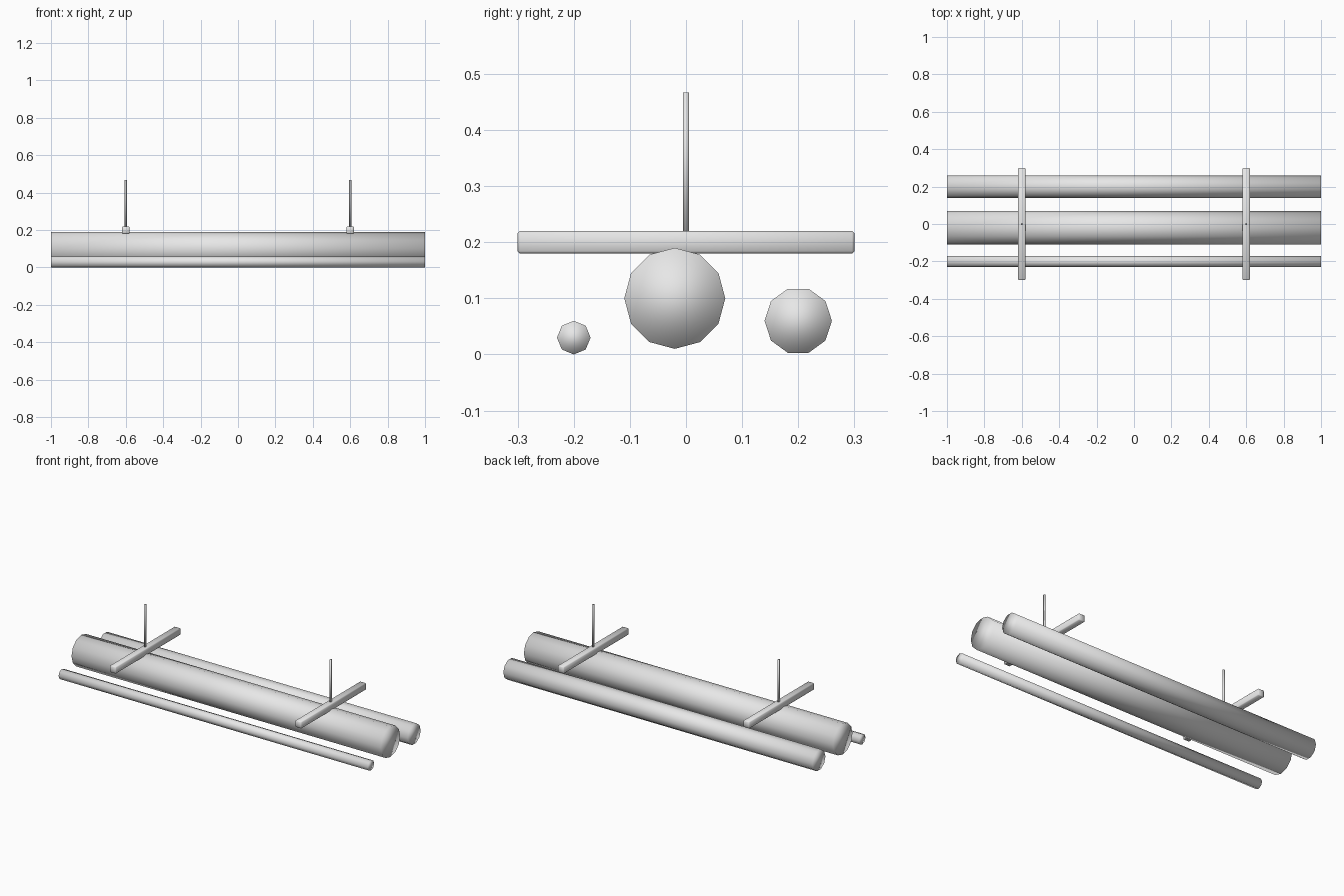
import bpy, math

if "Cube" in bpy.data.objects:
    bpy.data.objects.remove(bpy.data.objects["Cube"])

grey = bpy.data.materials.new("light_grey")
grey.diffuse_color = (0.8, 0.8, 0.8, 1)
grey.use_nodes = True
grey.node_tree.nodes["Principled BSDF"].inputs["Base Color"].default_value = grey.diffuse_color


def finish(name):
    ob = bpy.context.object
    ob.name = name
    ob.data.materials.append(grey)
    bpy.ops.object.shade_smooth()
    return ob


def pipe(name, y, z, radius, sides, turn):
    # Long horizontal pipe along x; turn sets which way its corners point
    bpy.ops.mesh.primitive_cylinder_add(vertices=sides, radius=radius, depth=2, rotation=(0, math.pi / 2, 0))
    ob = finish(name)
    bpy.ops.object.transform_apply(location=False, rotation=True, scale=False)
    ob.rotation_euler.x = turn
    ob.location = (0, y, z)


# Three parallel pipes
pipe("large_pipe", -0.02, 0.10, 0.09, 12, 0)
pipe("medium_pipe", 0.20, 0.06, 0.06, 10, 0)
pipe("small_pipe", -0.20, 0.03, 0.03, 8, 0)

for side, x in (("left", -0.6), ("right", 0.6)):
    # Cross bar with slightly bevelled edges
    bpy.ops.mesh.primitive_cube_add(size=1, location=(x, 0, 0.2))
    bar = finish(side + "_cross_bar")
    bar.scale = (0.04, 0.6, 0.04)
    bpy.ops.object.transform_apply(location=False, rotation=False, scale=True)
    bevel = bar.modifiers.new("bevel", "BEVEL")
    bevel.width = 0.004
    bevel.segments = 1

    # Thin hanger rod
    bpy.ops.mesh.primitive_cylinder_add(vertices=6, radius=0.006, depth=0.25, location=(x, 0, 0.342), rotation=(0, 0, math.pi / 2))
    finish(side + "_hanger_rod")
